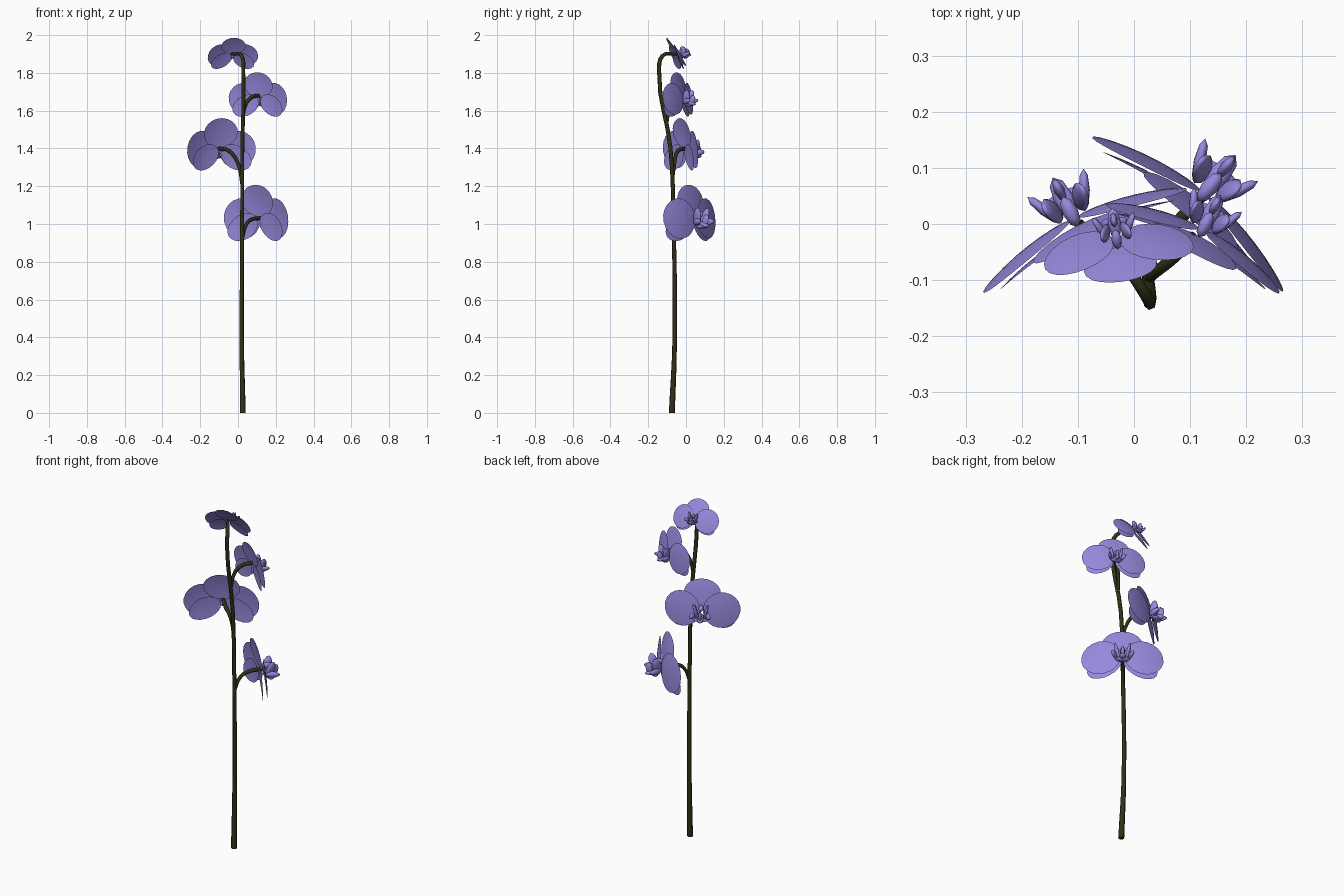
import bpy, bmesh, math
from mathutils import Matrix, Vector

if "Cube" in bpy.data.objects:
    bpy.data.objects.remove(bpy.data.objects["Cube"])


def material(name, rgb):
    m = bpy.data.materials.new(name)
    m.diffuse_color = (*rgb, 1)
    m.use_nodes = True
    m.node_tree.nodes["Principled BSDF"].inputs["Base Color"].default_value = m.diffuse_color
    return m


PURPLE = material("petal_purple", (0.31, 0.25, 0.72))
GREEN = material("stem_dark_green", (0.03, 0.03, 0.009))


def finish(bm, name, frame):
    """Turn a bmesh into a smooth purple object placed in the flower frame."""
    bmesh.ops.transform(bm, matrix=frame, verts=bm.verts)
    me = bpy.data.meshes.new(name)
    bm.to_mesh(me)
    bm.free()
    for p in me.polygons:
        p.use_smooth = True
    me.materials.append(PURPLE)
    ob = bpy.data.objects.new(name, me)
    bpy.context.collection.objects.link(ob)
    return ob


def blade(bm, cx, cz, rx, rz, tilt, layer, sides=20, rings=4):
    """Round petal sheet: an ellipse in x/z that curls back away from the centre."""
    t = math.radians(tilt)

    def point(r, a):
        u, v = rx * r * math.cos(a), rz * r * math.sin(a)
        x = cx + u * math.cos(t) - v * math.sin(t)
        z = cz + u * math.sin(t) + v * math.cos(t)
        return bm.verts.new((x, layer - 0.21 * (x * x + 0.6 * z * z), z))

    mid = point(0, 0)
    prev = None
    for i in range(1, rings + 1):
        ring = [point(i / rings, 2 * math.pi * j / sides) for j in range(sides)]
        for j in range(sides):
            k = (j + 1) % sides
            if prev:
                bm.faces.new((prev[j], prev[k], ring[k], ring[j]))
            else:
                bm.faces.new((mid, ring[k], ring[j]))
        prev = ring
    bmesh.ops.recalc_face_normals(bm, faces=bm.faces)


def blob(bm, loc, size, rx=0, ry=0, rz=0):
    """Stretched low-poly ball for the lip."""
    rot = (Matrix.Rotation(math.radians(rz), 4, 'Z') @ Matrix.Rotation(math.radians(ry), 4, 'Y')
           @ Matrix.Rotation(math.radians(rx), 4, 'X'))
    m = Matrix.Translation(loc) @ rot @ Matrix.Diagonal((*size, 1))
    bmesh.ops.create_uvsphere(bm, u_segments=8, v_segments=6, radius=1, matrix=m)


def flower(n, loc, scale, yaw, pitch):
    frame = (Matrix.Translation(loc) @ Matrix.Rotation(math.radians(-yaw), 4, 'Z')
             @ Matrix.Rotation(math.radians(pitch), 4, 'X') @ Matrix.Scale(scale, 4))
    # two broad wing petals
    bm = bmesh.new()
    for s in (-1, 1):
        blade(bm, s * 0.53, -0.02, 0.49, 0.5, s * -8, 0.02)
    finish(bm, f"wing_petals_{n}", frame)
    # top sepal and two lower sepals behind the wings
    bm = bmesh.new()
    blade(bm, 0, 0.42, 0.5, 0.4, 0, -0.04)
    for s in (-1, 1):
        blade(bm, s * 0.45, -0.22, 0.45, 0.31, s * -28, -0.1)
    finish(bm, f"sepals_{n}", frame)
    # lip: column, upright side lobes, tongue with pointed tip and cross bar
    bm = bmesh.new()
    blob(bm, (0, 0.1, 0.06), (0.07, 0.15, 0.08))
    blob(bm, (0, 0.2, -0.2), (0.09, 0.22, 0.07), rx=-15)
    blob(bm, (0, 0.3, -0.12), (0.05, 0.1, 0.17), rx=-25)
    blob(bm, (0, 0.18, -0.25), (0.2, 0.1, 0.05))
    for s in (-1, 1):
        blob(bm, (s * 0.14, 0.17, -0.02), (0.05, 0.12, 0.25), rx=-20, ry=s * 14)
        blob(bm, (s * 0.2, 0.2, -0.13), (0.05, 0.19, 0.08), rz=s * -25)
    finish(bm, f"lip_{n}", frame)


def stalk(name, pts):
    """Tapered tube through (x, y, z, radius) points."""
    cu = bpy.data.curves.new(name, 'CURVE')
    cu.dimensions = '3D'
    cu.bevel_depth = 1
    cu.bevel_resolution = 1
    cu.resolution_u = 4
    cu.use_fill_caps = True
    sp = cu.splines.new('BEZIER')
    sp.bezier_points.add(len(pts) - 1)
    for b, p in zip(sp.bezier_points, pts):
        b.co = p[:3]
        b.radius = p[3]
        b.handle_left_type = b.handle_right_type = 'AUTO'
    cu.materials.append(GREEN)
    bpy.context.collection.objects.link(bpy.data.objects.new(name, cu))


# main stem, bending over into the top flower
stalk("main_stem", [(0.026, -0.075, 0, 0.016), (0.02, -0.06, 0.38, 0.012),
                    (0.022, -0.066, 1.0, 0.011), (0.023, -0.082, 1.4, 0.011),
                    (0.028, -0.142, 1.8, 0.011), (0.02, -0.125, 1.89, 0.011),
                    (-0.03, -0.05, 1.9, 0.009)])

# side stalks
stalk("flower_stalk_1", [(0.024, -0.065, 0.92, 0.008), (0.045, -0.04, 1.0, 0.010),
                         (0.075, 0.0, 1.025, 0.011), (0.12, 0.05, 1.03, 0.011)])
stalk("flower_stalk_2", [(0.022, -0.073, 1.2, 0.008), (0.0, -0.06, 1.32, 0.010),
                         (-0.045, -0.045, 1.385, 0.011), (-0.1, 0.0, 1.4, 0.011)])
stalk("flower_stalk_3", [(0.025, -0.1, 1.54, 0.008), (0.04, -0.085, 1.63, 0.010),
                         (0.07, -0.06, 1.67, 0.011), (0.11, -0.02, 1.68, 0.010)])

# flowers: position, half span, yaw and upward pitch
flower(1, (0.122, 0.05, 1.035), 0.215, 39, 6)
flower(2, (-0.105, 0.005, 1.4), 0.2, -27, 6)
flower(3, (0.12, -0.015, 1.668), 0.17, 27, 8)
flower(4, (-0.03, -0.035, 1.9), 0.132, -8, 30)
